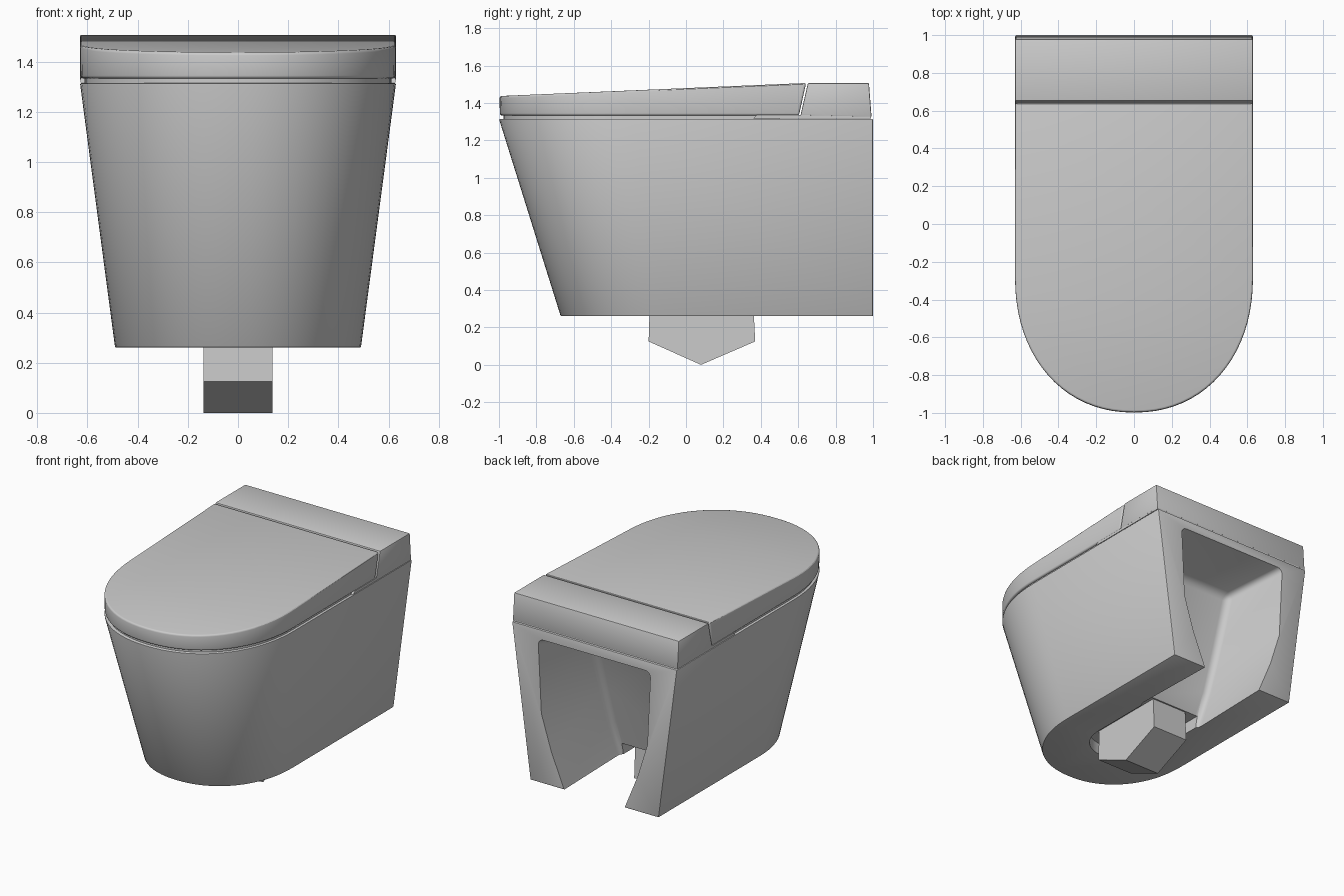
import bpy, bmesh, math

if "Cube" in bpy.data.objects:
    bpy.data.objects.remove(bpy.data.objects["Cube"])


def loft(name, sections):
    """Closed solid through rings of equal point count."""
    bm = bmesh.new()
    rings = [[bm.verts.new(p) for p in s] for s in sections]
    n = len(rings[0])
    for a, b in zip(rings, rings[1:]):
        for i in range(n):
            j = (i + 1) % n
            bm.faces.new((a[i], a[j], b[j], b[i]))
    bm.faces.new(rings[0][::-1])
    bm.faces.new(rings[-1])
    bmesh.ops.recalc_face_normals(bm, faces=bm.faces[:])
    mesh = bpy.data.meshes.new(name)
    bm.to_mesh(mesh)
    bm.free()
    ob = bpy.data.objects.new(name, mesh)
    bpy.context.collection.objects.link(ob)
    return ob


def u_outline(hw, front, back, start, z, n=40):
    """U-shaped plan: straight sides and a rounded front; z is a function of y."""
    pts = [(hw, back)]
    e = 2 / 2.15
    for i in range(n + 1):
        t = math.pi * i / n
        c, s = math.cos(t), max(math.sin(t), 0)
        pts.append((hw * math.copysign(abs(c) ** e, c), start - (start - front) * s ** e))
    pts.append((-hw, back))
    return [(x, y, z(y)) for x, y in pts]


def u_solid(name, hw, front, back, start, z0, z1):
    return loft(name, [u_outline(hw, front, back, start, lambda y: z0),
                       u_outline(hw, front, back, start, lambda y: z1)])


def side_profile(name, hw, profile):
    """Extrude a (y, z) profile across x."""
    return loft(name, [[(x, y, z) for y, z in profile] for x in (-hw, hw)])


def apply(ob, kind, **settings):
    m = ob.modifiers.new(kind, kind)
    for k, v in settings.items():
        setattr(m, k, v)
    bpy.ops.object.select_all(action='DESELECT')
    bpy.context.view_layer.objects.active = ob
    ob.select_set(True)
    bpy.ops.object.modifier_apply(modifier=m.name)


def bevel(ob, width, segments=3, angle=40):
    apply(ob, 'BEVEL', width=width, segments=segments,
          limit_method='ANGLE', angle_limit=math.radians(angle))


def smooth(ob, angle=30):
    bpy.ops.object.select_all(action='DESELECT')
    bpy.context.view_layer.objects.active = ob
    ob.select_set(True)
    bpy.ops.object.shade_smooth_by_angle(angle=math.radians(angle))


# Bowl body, tapering down and back
body = loft("bowl_body", [
    u_outline(0.49, -0.67, 1.0, -0.1, lambda y: 0.26),
    u_outline(0.63, -1.0, 1.0, -0.28, lambda y: 1.315)])
bevel(body, 0.006, 2)

# Open cavity at the back: half sections (x, y, z), mirrored
opening = [(0.21, 0.2), (0.235, 0.27), (0.33, 0.5), (0.405, 0.74), (0.43, 1.25)]
inner = [(0.23, 0.33, 0.2), (0.25, 0.35, 0.27), (0.28, 0.415, 0.5),
         (0.29, 0.48, 0.74), (0.30, 0.6, 1.17)]


def mirrored(half):
    return half + [(-x, y, z) for x, y, z in reversed(half)]


cavity = loft("cavity_cutter", [
    mirrored([(x, 1.15, z) for x, z in opening]),
    mirrored([(x, 1.0, z) for x, z in opening]),
    mirrored(inner)])
bevel(cavity, 0.04, 4, 35)

# Slot in the underside around the outlet
slot = u_solid("slot_cutter", 0.23, -0.32, 1.15, -0.08, 0.15, 0.34)

for cutter in (cavity, slot):
    cutter.hide_render = True
    apply(body, 'BOOLEAN', operation='DIFFERENCE', object=cutter, solver='EXACT')
    bpy.data.objects.remove(cutter)
smooth(body)

# Waste outlet with pointed underside
outlet = side_profile("waste_outlet", 0.137, [
    (-0.20, 0.125), (0.08, 0.0), (0.37, 0.125), (0.355, 0.42), (-0.19, 0.42)])
smooth(outlet, 20)

# Inset seat ring filling the shadow gap
seat = u_solid("seat", 0.612, -0.975, 0.5, -0.28, 1.31, 1.34)
smooth(seat)

# Thin base plate under the rear housing
plate = side_profile("housing_base", 0.628, [
    (0.36, 1.318), (0.99, 1.318), (0.99, 1.336), (0.38, 1.336)])

# Rear housing with slanted front
housing = side_profile("rear_housing", 0.63, [
    (0.612, 1.334), (0.992, 1.325), (0.978, 1.507), (0.652, 1.507)])
bevel(housing, 0.006, 2)
smooth(housing)


# Sloping lid
def lid_top(y):
    return 1.437 + 0.0425 * (y + 1)


lid = loft("lid", [
    u_outline(0.628, -0.995, 0.604, -0.28, lambda y: 1.333),
    u_outline(0.63, -0.997, 0.642, -0.28, lid_top)])
bevel(lid, 0.012, 3)
smooth(lid)
